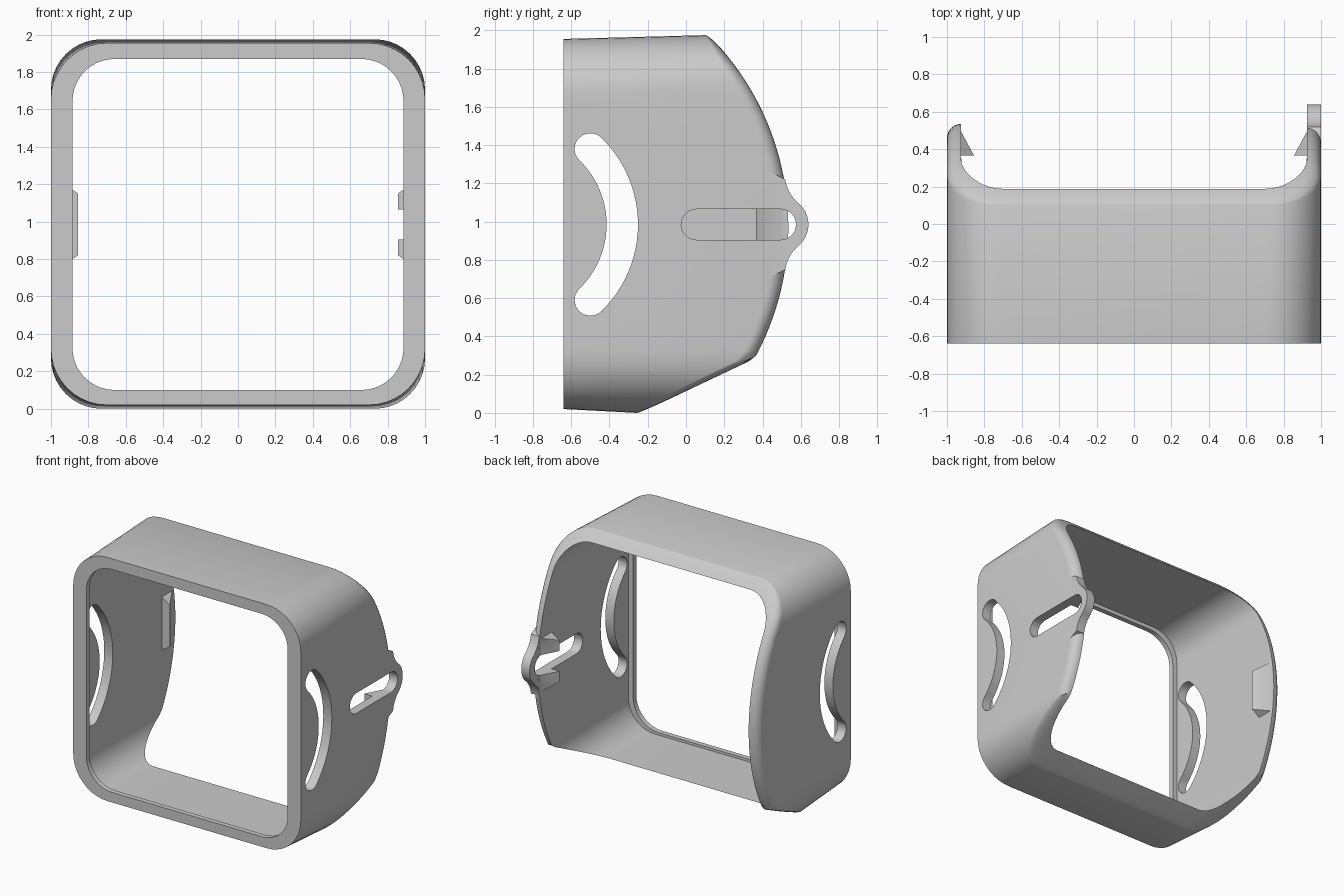
import bpy, bmesh
from math import sin, cos, pi, radians, sqrt, asin

cube = bpy.data.objects.get("Cube")
if cube:
    bpy.data.objects.remove(cube, do_unlink=True)

grey = bpy.data.materials.new("plain_grey")
grey.use_nodes = True
grey.diffuse_color = (0.6, 0.6, 0.6, 1)
grey.node_tree.nodes["Principled BSDF"].inputs["Base Color"].default_value = (0.6, 0.6, 0.6, 1)

MID_Z = 0.985     # height of the clips, lug and slots
FRONT = -0.64


def finish(name, bm):
    bmesh.ops.recalc_face_normals(bm, faces=bm.faces)
    mesh = bpy.data.meshes.new(name)
    bm.to_mesh(mesh)
    bm.free()
    mesh.materials.append(grey)
    ob = bpy.data.objects.new(name, mesh)
    bpy.context.collection.objects.link(ob)
    return ob


def arc(cy, cz, r, a0, a1, n):
    return [(cy + r * cos(radians(a0 + (a1 - a0) * i / n)),
             cz + r * sin(radians(a0 + (a1 - a0) * i / n))) for i in range(n + 1)]


def prism(name, outline, x0, x1):
    """Extrude a y-z outline along x."""
    bm = bmesh.new()
    face = bm.faces.new([bm.verts.new((x0, y, z)) for y, z in outline])
    new = bmesh.ops.extrude_face_region(bm, geom=[face])["geom"]
    bmesh.ops.translate(bm, vec=(x1 - x0, 0, 0),
                        verts=[v for v in new if isinstance(v, bmesh.types.BMVert)])
    return finish(name, bm)


def combine(body, other, operation):
    mod = body.modifiers.new(other.name, 'BOOLEAN')
    mod.operation = operation
    mod.solver = 'EXACT'
    mod.object = other
    bpy.context.view_layer.objects.active = body
    bpy.ops.object.modifier_apply(modifier=mod.name)
    bpy.data.objects.remove(other, do_unlink=True)


def section(half, z0, z1, r, corner=10, side=28):
    """Rounded rectangle in x-z, with extra points up the two sides."""
    pts = []
    for k, (sx, zc) in enumerate([(1, z1 - r), (-1, z1 - r), (-1, z0 + r), (1, z0 + r)]):
        for i in range(corner + 1):
            a = (k + i / corner) * pi / 2
            pts.append((sx * (half - r) + r * cos(a), zc + r * sin(a), abs(cos(a))))
        if k in (1, 3):
            x = sx * half
            za, zb = (z1 - r, z0 + r) if k == 1 else (z0 + r, z1 - r)
            pts += [(x, za + (zb - za) * i / side, 1.0) for i in range(1, side)]
    return pts


def rear(z):
    """Depth of the rear edge: a big arc with a straight cut at the bottom."""
    bow = 0.535 - 1.42 + sqrt(1.42 ** 2 - (z - 0.97) ** 2)
    return min(bow, -0.24 + 2.11 * z)


# Shell: rounded rectangular loops with a curved, rounded rear edge and a thin front lip
outer_front = section(1, 0.02, 1.955, 0.30)
outer_rear = section(1, 0, 1.975, 0.27)
inner = section(0.925, 0.08, 1.90, 0.225)
lip = section(0.885, 0.10, 1.87, 0.225)

loops = [[(x, FRONT, z) for x, z, _ in outer_front]]
STEPS = 7
for s in range(STEPS + 1):
    a = s / STEPS * pi / 2
    loop = []
    for (xo, zo, n), (xi, zi, _) in zip(outer_rear, inner):
        t = 1 - cos(a)
        x, z = xo + (xi - xo) * t, zo + (zi - zo) * t
        loop.append((x, rear(z) - (0.015 + 0.06 * n * n) * (1 - sin(a)), z))
    loops.append(loop)
loops.append([(x, -0.60, z) for x, z, _ in inner])
loops.append([(x, -0.60, z) for x, z, _ in lip])
loops.append([(x, FRONT, z) for x, z, _ in lip])

bm = bmesh.new()
rings = [[bm.verts.new(p) for p in loop] for loop in loops]
for k, ring in enumerate(rings):
    nxt = rings[(k + 1) % len(rings)]
    for i in range(len(ring)):
        j = (i + 1) % len(ring)
        bm.faces.new((ring[i], ring[j], nxt[j], nxt[i]))
shell = finish("shell_frame", bm)

# Lug on the left side, blended into the rear edge
upper = arc(0.495, MID_Z, 0.145, 0, 50, 10)
reach = 0.145 + 0.2
blend = arc(0.495 + reach * cos(radians(50)), MID_Z + reach * sin(radians(50)), 0.2, 230, 188, 8)
half = upper + blend[1:] + [(0.44, 1.26)]
lower = [(y, 2 * MID_Z - z) for y, z in half[1:]]
combine(shell, prism("lug", half + lower[::-1], 0.926, 0.999), 'UNION')

# Wedge clips on both inner walls
for side in (-1, 1):
    bm = bmesh.new()
    for s in (-1, 1):
        for x, y, h in ((0.855, 0.365, 0.165), (0.93, 0.365, 0.215), (0.93, 0.505, 0.215)):
            bm.verts.new((side * x, y, MID_Z + s * h))
    bmesh.ops.convex_hull(bm, input=bm.verts)
    combine(shell, finish("clip", bm), 'UNION')

# Curved slots through both sides
R, r, cy = 0.55, 0.082, -0.883
th = asin(0.395 / R)
deg = th * 180 / pi
ey, ez = cy + R * cos(th), R * sin(th)
curved = (arc(cy, MID_Z, R + r, -deg, deg, 24)
          + arc(ey, MID_Z + ez, r, deg, deg + 180, 12)[1:]
          + arc(cy, MID_Z, R - r, deg, -deg, 24)[1:]
          + arc(ey, MID_Z - ez, r, 180 - deg, 360 - deg, 12)[1:-1])
combine(shell, prism("curved_slot_cutter", curved, -1.2, 1.2), 'DIFFERENCE')

# Straight slot through the lug side and its clip
straight = arc(0.495, MID_Z, 0.08, -90, 90, 14) + arc(0.055, MID_Z, 0.08, 90, 270, 14)
combine(shell, prism("straight_slot_cutter", straight, 0.7, 1.2), 'DIFFERENCE')

# Smooth shading with sharp edges kept
bpy.ops.object.select_all(action='DESELECT')
shell.select_set(True)
bpy.context.view_layer.objects.active = shell
bpy.ops.object.shade_smooth_by_angle(angle=radians(30))
